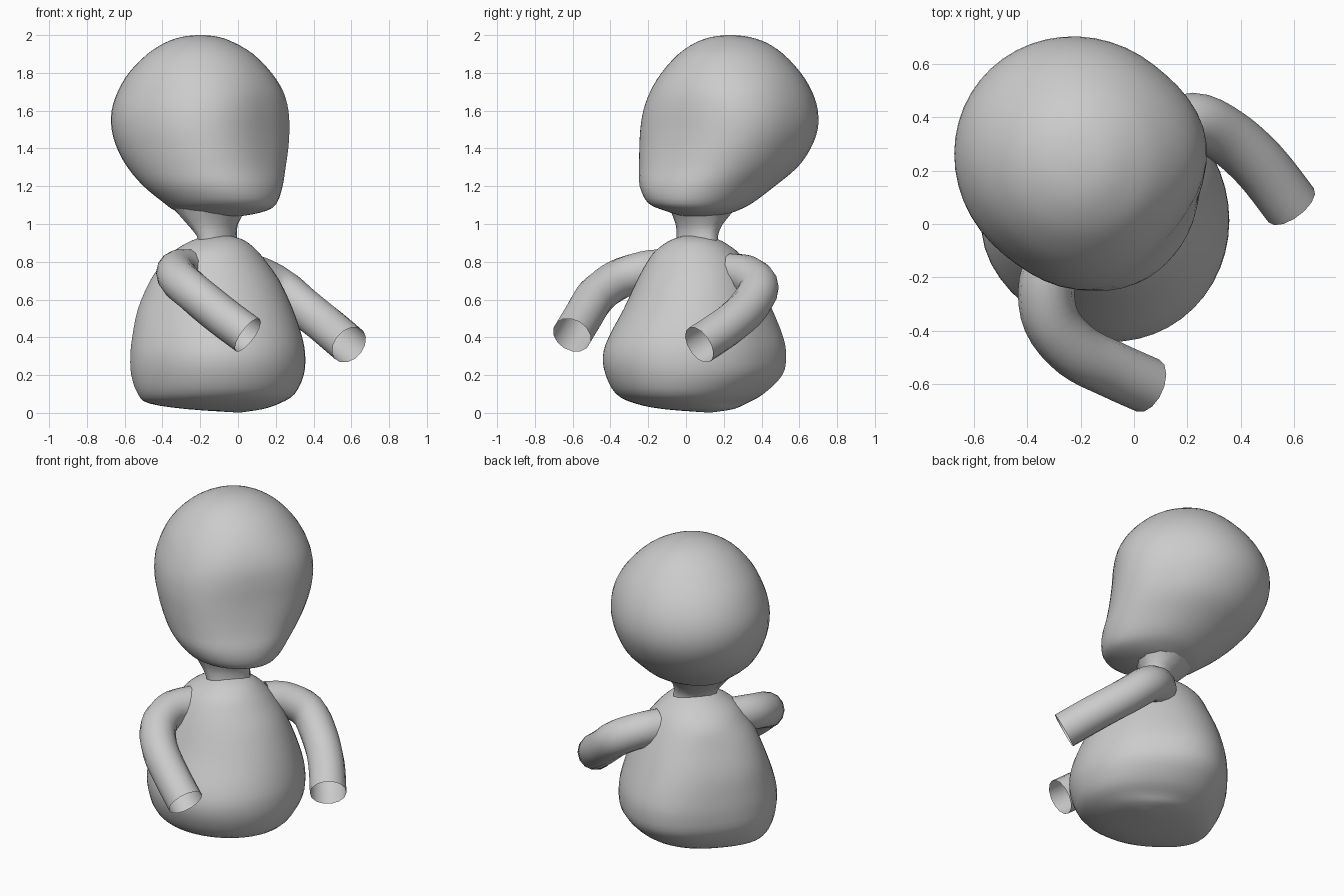
import bpy, bmesh, math
from mathutils import Vector

if "Cube" in bpy.data.objects:
    bpy.data.objects.remove(bpy.data.objects["Cube"])

grey = bpy.data.materials.new("plain grey")
grey.diffuse_color = (0.6, 0.6, 0.6, 1)
grey.use_nodes = True
grey.node_tree.nodes["Principled BSDF"].inputs["Base Color"].default_value = grey.diffuse_color
FORWARD = Vector((0.78, -0.626))   # the figure is turned towards the front right
SIDE = Vector((0.626, 0.78))


def smooth_rows(rows, steps):
    """Catmull-Rom interpolation through rows of numbers."""
    out = []
    for i in range(len(rows) - 1):
        p0, p1 = rows[max(i - 1, 0)], rows[i]
        p2, p3 = rows[i + 1], rows[min(i + 2, len(rows) - 1)]
        for k in range(steps):
            t = k / steps
            out.append([0.5 * (2 * b + (c - a) * t + (2 * a - 5 * b + 4 * c - d) * t * t
                               + (3 * b - a - 3 * c + d) * t ** 3)
                        for a, b, c, d in zip(p0, p1, p2, p3)])
    out.append(list(rows[-1]))
    return out


def loft(name, rings, capped):
    bm = bmesh.new()
    loops = [[bm.verts.new(p) for p in ring] for ring in rings]
    n = len(loops[0])
    for lo, hi in zip(loops, loops[1:]):
        for i in range(n):
            j = (i + 1) % n
            bm.faces.new((lo[i], lo[j], hi[j], hi[i]))
    if capped:
        bm.faces.new(loops[0][::-1])
        bm.faces.new(loops[-1])
    bmesh.ops.recalc_face_normals(bm, faces=bm.faces)
    me = bpy.data.meshes.new(name)
    bm.to_mesh(me)
    bm.free()
    me.materials.append(grey)
    ob = bpy.data.objects.new(name, me)
    bpy.context.collection.objects.link(ob)
    bpy.ops.object.select_all(action='DESELECT')
    ob.select_set(True)
    bpy.context.view_layer.objects.active = ob
    bpy.ops.object.shade_smooth_by_angle(angle=math.radians(50))
    return ob


def fit(values, lo, hi):
    a, b = min(values), max(values)
    return [lo + (v - a) / (b - a) * (hi - lo) for v in values]


def section(width, flat, sides):
    """Oval in the turned frame; flat > 0 squares off the front, < 0 the back."""
    pts = []
    for i in range(sides):
        c, s = math.cos(math.tau * i / sides), math.sin(math.tau * i / sides)
        k = abs(flat) if c * flat > 0 else 0
        r = (abs(c) ** (2 + k) + abs(s) ** (2 + k)) ** (-1 / (2 + k))
        pts.append(FORWARD * (c * r * (1 - 0.1 * k)) + SIDE * (s * r * width))
    return pts


def blob(name, rows, sides=48, steps=3):
    """Rows: z, x min, x max, y min, y max, relative width, flatness."""
    rings = []
    for z, x0, x1, y0, y1, width, flat in smooth_rows(rows, steps):
        pts = section(width, flat, sides)
        rings.append([(x, y, z) for x, y in zip(fit([p.x for p in pts], x0, x1),
                                                fit([p.y for p in pts], y0, y1))])
    return loft(name, rings, True)


def tube(name, path, radius=0.106, sides=14):
    pts = [Vector(p) for p in smooth_rows(path, 4)]
    rings = []
    for i, p in enumerate(pts):
        t = (pts[min(i + 1, len(pts) - 1)] - pts[max(i - 1, 0)]).normalized()
        side = t.cross(Vector((0, 0, 1))).normalized()
        up = side.cross(t)
        rings.append([p + radius * (side * math.cos(a) + up * math.sin(a))
                      for a in (math.tau * k / sides for k in range(sides))])
    return loft(name, rings, False)


# Pear-shaped body with a slightly domed underside and a flatter back
blob("body", [
    (0.003, -0.02, 0.02, 0.10, 0.14, 1, 0),
    (0.02, -0.27, 0.13, -0.12, 0.25, 1, -0.3),
    (0.05, -0.47, 0.22, -0.27, 0.32, 0.97, -0.6),
    (0.10, -0.53, 0.30, -0.37, 0.41, 0.96, -0.6),
    (0.20, -0.565, 0.348, -0.425, 0.51, 0.96, -0.6),
    (0.30, -0.57, 0.356, -0.44, 0.53, 0.96, -0.6),
    (0.40, -0.56, 0.34, -0.41, 0.515, 0.96, -0.6),
    (0.55, -0.53, 0.29, -0.33, 0.455, 0.97, -0.5),
    (0.70, -0.465, 0.22, -0.26, 0.38, 1, -0.3),
    (0.80, -0.395, 0.15, -0.205, 0.32, 1, 0),
    (0.86, -0.335, 0.10, -0.16, 0.265, 1, 0),
    (0.91, -0.25, 0.04, -0.09, 0.19, 1, 0),
    (0.935, -0.17, -0.03, -0.02, 0.12, 1, 0),
    (0.942, -0.11, -0.09, 0.04, 0.06, 1, 0)])

# Short neck flaring into the head
blob("neck", [
    (0.90, -0.21, 0.0, -0.05, 0.17, 1.7, 0),
    (0.94, -0.22, -0.005, -0.05, 0.17, 1.7, 0),
    (1.00, -0.27, 0.0, -0.055, 0.195, 1.4, 0),
    (1.09, -0.35, 0.05, -0.09, 0.27, 1.1, 0)], sides=12, steps=2)

# Head: round skull, flat face, jaw pushed forward
blob("head", [
    (1.035, -0.11, -0.07, 0.05, 0.09, 1, 0),
    (1.045, -0.22, 0.04, -0.03, 0.19, 0.95, 0),
    (1.07, -0.33, 0.15, -0.11, 0.27, 0.9, 0),
    (1.11, -0.39, 0.205, -0.2, 0.35, 0.9, 0.1),
    (1.20, -0.50, 0.236, -0.245, 0.47, 0.92, 0.2),
    (1.30, -0.585, 0.252, -0.248, 0.59, 0.94, 0.35),
    (1.40, -0.64, 0.266, -0.247, 0.66, 0.95, 0.5),
    (1.50, -0.669, 0.272, -0.242, 0.697, 0.96, 0.55),
    (1.60, -0.669, 0.267, -0.226, 0.698, 0.96, 0.5),
    (1.70, -0.637, 0.24, -0.19, 0.668, 0.96, 0.35),
    (1.80, -0.578, 0.178, -0.13, 0.608, 0.98, 0.15),
    (1.90, -0.48, 0.08, -0.04, 0.515, 1, 0),
    (1.96, -0.385, -0.02, 0.05, 0.425, 1, 0),
    (1.99, -0.30, -0.10, 0.135, 0.335, 1, 0),
    (2.0, -0.22, -0.18, 0.215, 0.255, 1, 0)])

# Curved arms with open ends
tube("right_arm", [(-0.2, 0.0, 0.755), (-0.27, -0.1, 0.762), (-0.325, -0.22, 0.752),
                   (-0.31, -0.36, 0.705), (-0.215, -0.475, 0.62),
                   (-0.08, -0.545, 0.51), (0.052, -0.604, 0.412)])
tube("left_arm", [(0.02, 0.24, 0.74), (0.1, 0.33, 0.725), (0.22, 0.385, 0.665),
                  (0.345, 0.33, 0.56), (0.47, 0.22, 0.46), (0.588, 0.07, 0.36)])
